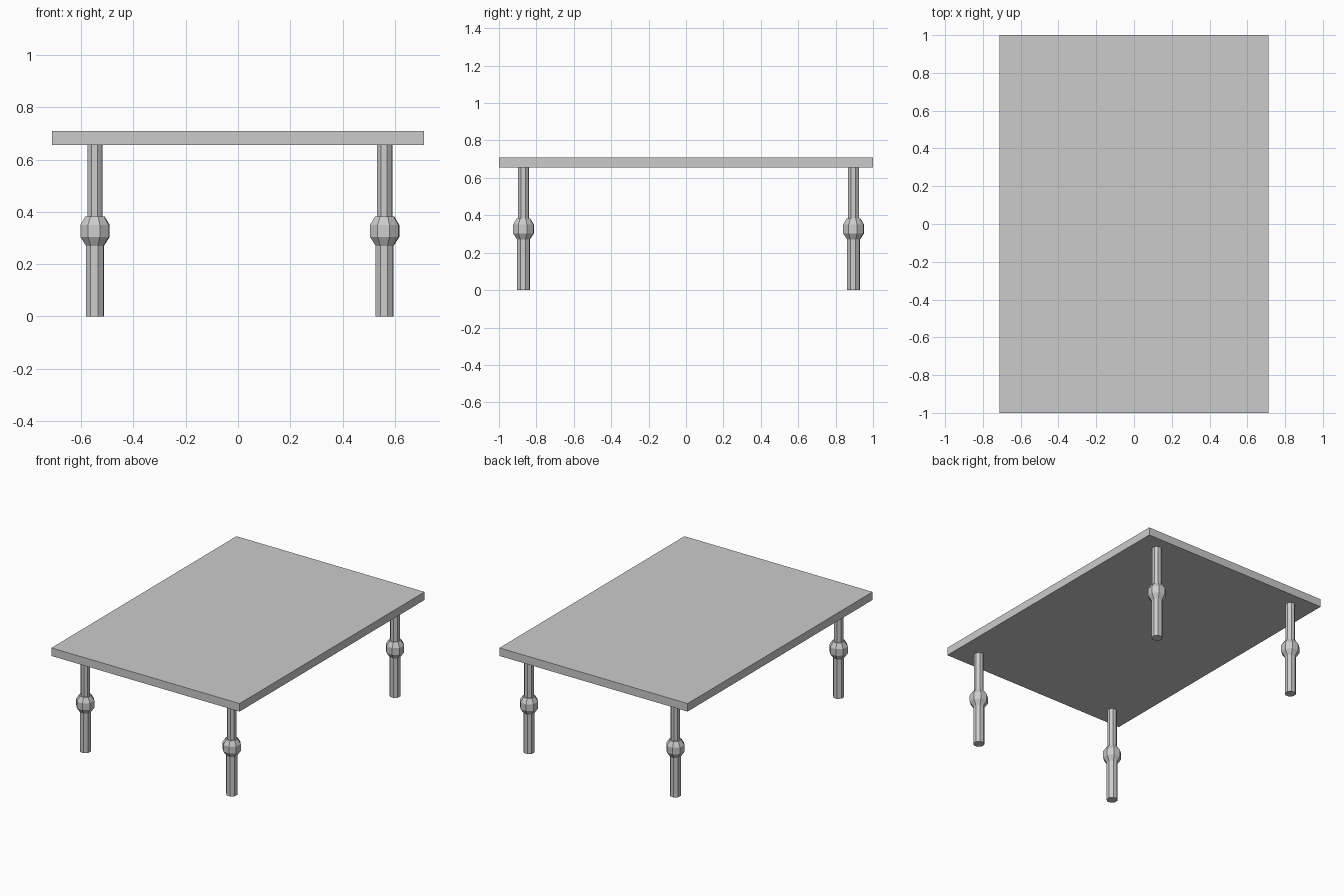
import bpy, bmesh, math

if "Cube" in bpy.data.objects:
    bpy.data.objects.remove(bpy.data.objects["Cube"])

SIDES = 8


def make_object(name, bm):
    bmesh.ops.recalc_face_normals(bm, faces=bm.faces)
    mesh = bpy.data.meshes.new(name)
    bm.to_mesh(mesh)
    bm.free()
    obj = bpy.data.objects.new(name, mesh)
    bpy.context.collection.objects.link(obj)
    return obj


def turned_leg(name, x, y, profile):
    # stack of octagonal rings joined by flat faces, capped at both ends
    bm = bmesh.new()
    rings = []
    for r, z in profile:
        rings.append([bm.verts.new((r * math.cos(a), r * math.sin(a), z))
                      for a in (2 * math.pi * (i + 0.4) / SIDES for i in range(SIDES))])
    for low, high in zip(rings, rings[1:]):
        for i in range(SIDES):
            j = (i + 1) % SIDES
            bm.faces.new((low[i], low[j], high[j], high[i]))
    bm.faces.new(rings[0][::-1])
    bm.faces.new(rings[-1])
    make_object(name, bm).location = (x, y, 0)


# table top
bm = bmesh.new()
bmesh.ops.create_cube(bm, size=1)
bmesh.ops.scale(bm, vec=(1.424, 2.0, 0.055), verts=bm.verts)
make_object("table_top", bm).location.z = 0.6825

# four turned legs with a faceted knob at mid height
leg_profile = [(0.036, 0), (0.036, 0.27), (0.059, 0.304), (0.059, 0.35),
               (0.039, 0.382), (0.031, 0.382), (0.031, 0.656)]
for side, x in (("left", -0.547), ("right", 0.561)):
    for end, y in (("front", -0.869), ("back", 0.896)):
        turned_leg(f"{end}_{side}_leg", x, y, leg_profile)
